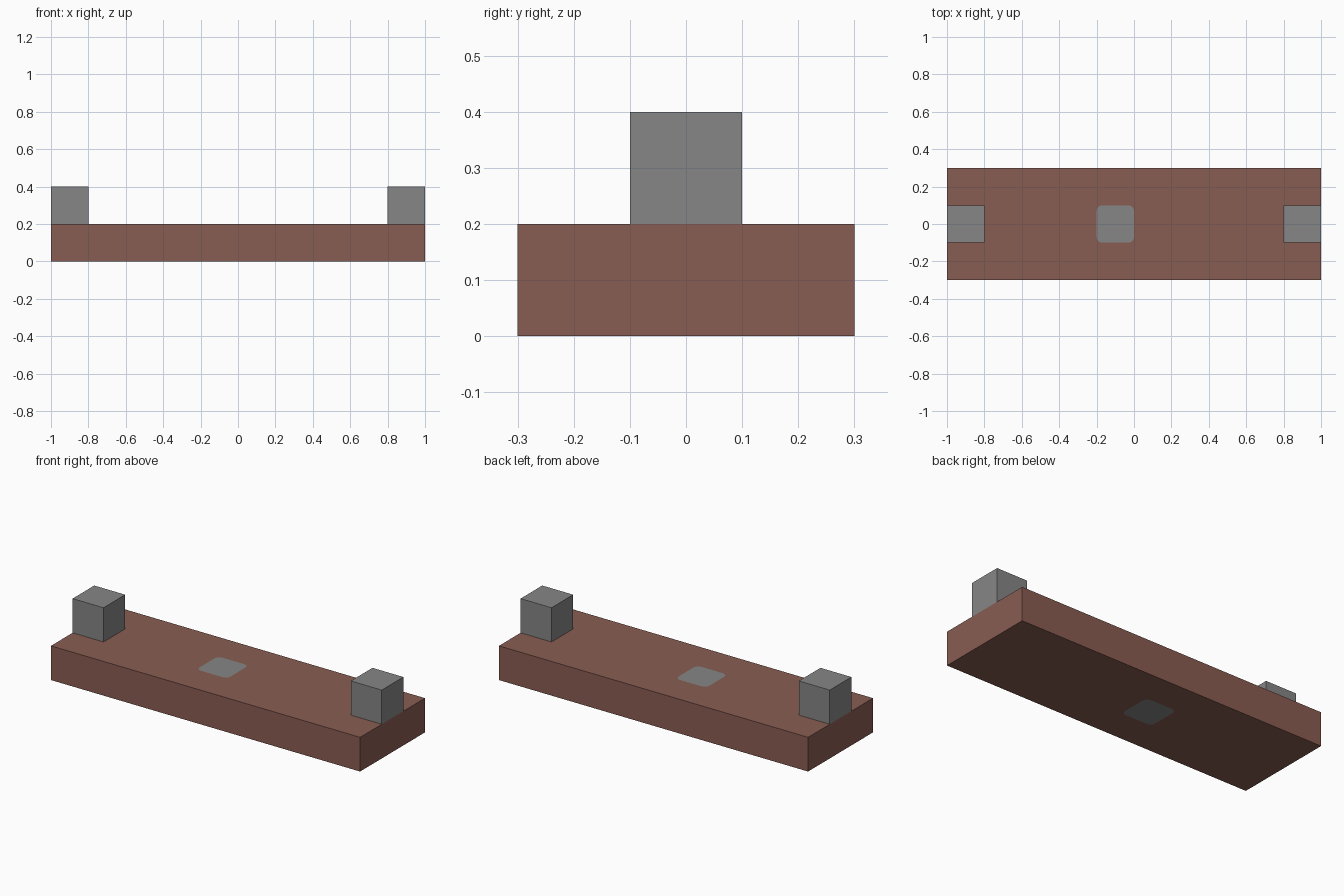
import bpy
import bmesh

default_cube = bpy.data.objects.get("Cube")
if default_cube:
    bpy.data.objects.remove(default_cube, do_unlink=True)


def make_material(name, colour):
    mat = bpy.data.materials.new(name)
    mat.use_nodes = True
    mat.diffuse_color = colour
    mat.node_tree.nodes["Principled BSDF"].inputs["Base Color"].default_value = colour
    return mat


def make_box(name, size, centre, mat, corner=0):
    """Box with optionally rounded upright edges."""
    bm = bmesh.new()
    bmesh.ops.create_cube(bm, size=1)
    bmesh.ops.scale(bm, vec=size, verts=bm.verts)
    if corner:
        upright = [e for e in bm.edges
                   if abs(e.verts[0].co.z - e.verts[1].co.z) > size[2] / 2]
        bmesh.ops.bevel(bm, geom=upright, offset=corner, segments=3,
                        profile=0.5, affect='EDGES')
    mesh = bpy.data.meshes.new(name)
    bm.to_mesh(mesh)
    bm.free()
    mesh.materials.append(mat)
    obj = bpy.data.objects.new(name, mesh)
    obj.location = centre
    bpy.context.scene.collection.objects.link(obj)
    return obj


brown = make_material("reddish brown", (0.25, 0.11, 0.085, 1))
grey = make_material("mid grey", (0.24, 0.24, 0.24, 1))

# Long base slab
base = make_box("base_slab", (2, 0.6, 0.2), (0, 0, 0.1), brown)

# Matching end blocks
for side, x in (("left", 0.9), ("right", -0.9)):
    make_box(f"{side}_end_block", (0.2, 0.2, 0.2), (x, 0, 0.3), grey)

# Rounded plug set flush through the slab
plug_centre = (-0.1, 0, 0.1)
make_box("flush_plug", (0.2, 0.2, 0.2), plug_centre, grey, corner=0.03)

# Hole for the plug
cutter = make_box("plug_hole_cutter", (0.2, 0.2, 0.4), plug_centre, brown, corner=0.03)
cutter.hide_render = True
cutter.hide_viewport = True
hole = base.modifiers.new("plug_hole", 'BOOLEAN')
hole.operation = 'DIFFERENCE'
hole.solver = 'EXACT'
hole.object = cutter
